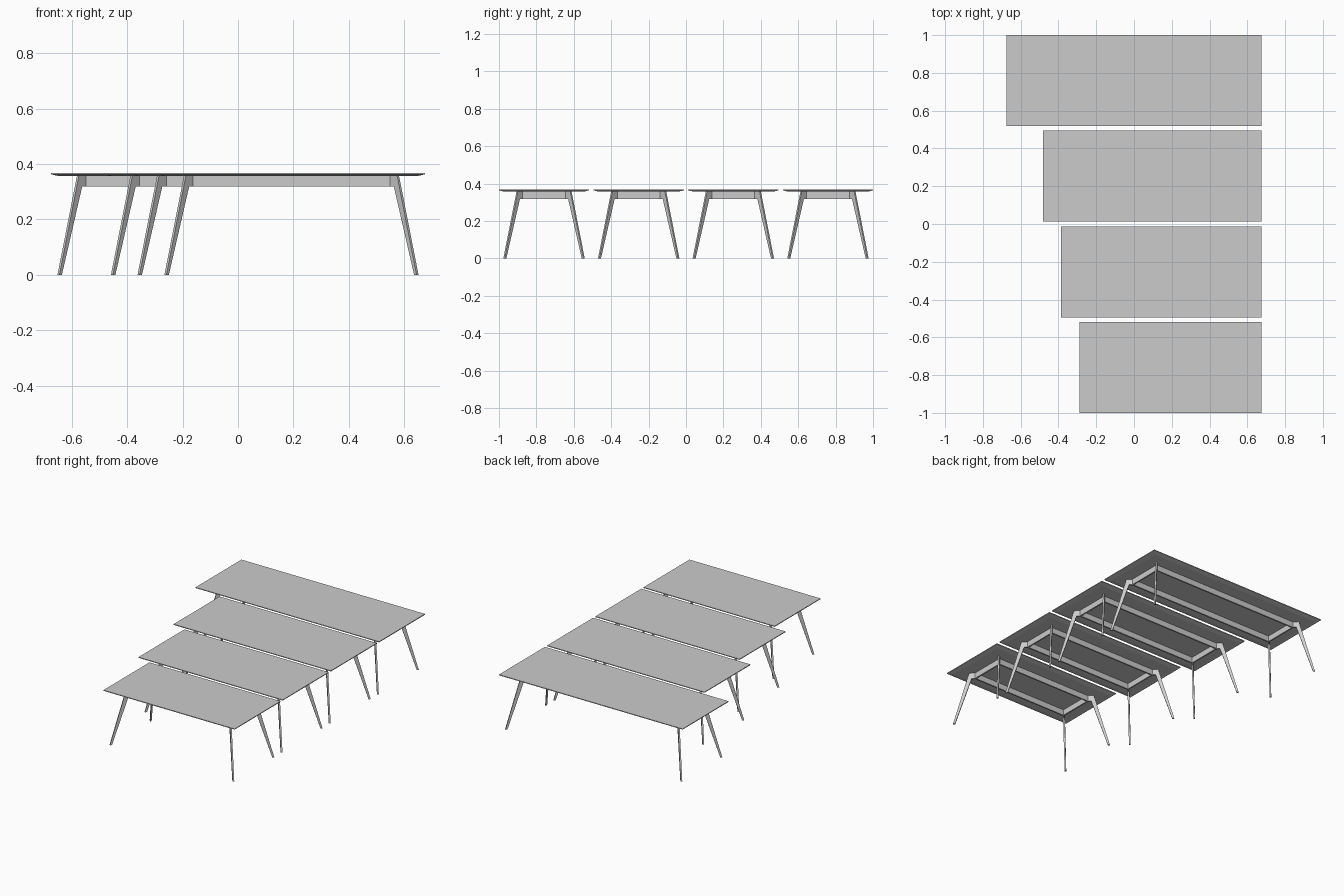
import bpy, bmesh
from mathutils import Vector

if "Cube" in bpy.data.objects:
    bpy.data.objects.remove(bpy.data.objects["Cube"])

RIGHT = 0.675            # shared right edge of all tables
WIDTH = 0.482            # depth of each table
TOP, EDGE, UNDER = 0.368, 0.363, 0.356
TABLES = [(-0.675, 0.759), (-0.482, 0.253), (-0.386, -0.253), (-0.289, -0.759)]


def make_object(name, bm, loc):
    bmesh.ops.recalc_face_normals(bm, faces=bm.faces)
    mesh = bpy.data.meshes.new(name)
    bm.to_mesh(mesh)
    bm.free()
    obj = bpy.data.objects.new(name, mesh)
    obj.location = loc
    bpy.context.collection.objects.link(obj)
    return obj


def rect(bm, hx, hy, z):
    return [bm.verts.new((sx * hx, sy * hy, z))
            for sx, sy in ((-1, -1), (1, -1), (1, 1), (-1, 1))]


def bridge(bm, a, b):
    n = len(a)
    for i in range(n):
        bm.faces.new((a[i], a[(i + 1) % n], b[(i + 1) % n], b[i]))


def tabletop(name, hx, hy, loc):
    # thin slab with an underside chamfer
    bm = bmesh.new()
    rings = [rect(bm, hx, hy, TOP), rect(bm, hx, hy, EDGE),
             rect(bm, hx - 0.03, hy - 0.03, UNDER)]
    bridge(bm, rings[0], rings[1])
    bridge(bm, rings[1], rings[2])
    bm.faces.new(rings[0])
    bm.faces.new(rings[2])
    make_object(name, bm, loc)


def apron(name, hx, hy, loc, t=0.01, low=0.318):
    # rectangular frame under the top
    bm = bmesh.new()
    rings = [rect(bm, hx, hy, UNDER), rect(bm, hx, hy, low),
             rect(bm, hx - t, hy - t, low), rect(bm, hx - t, hy - t, UNDER)]
    for i in range(4):
        bridge(bm, rings[i], rings[(i + 1) % 4])
    make_object(name, bm, loc)


def leg(name, hx, hy, sx, sy, loc, t=0.01):
    # tapered blade lying in the diagonal plane of its corner
    # profile: (inset from table edge, height)
    profile = [(0.027, 0), (0.036, 0), (0.109, 0.318), (0.126, 0.318),
               (0.126, UNDER), (0.097, UNDER)]
    side = Vector((sx, -sy, 0)).normalized() * (t / 2)
    bm = bmesh.new()
    a, b = [[bm.verts.new(Vector((sx * (hx - d), sy * (hy - d), z)) + side * k)
             for d, z in profile] for k in (-1, 1)]
    bridge(bm, a, b)
    bm.faces.new(a)
    bm.faces.new(b)
    make_object(name, bm, loc)


for n, (left, y) in enumerate(TABLES, 1):
    hx, hy = (RIGHT - left) / 2, WIDTH / 2
    loc = ((RIGHT + left) / 2, y, 0)
    tabletop(f"tabletop_{n}", hx, hy, loc)
    apron(f"apron_{n}", hx - 0.12, hy - 0.12, loc)
    for sx, xn in ((-1, "left"), (1, "right")):
        for sy, yn in ((-1, "front"), (1, "back")):
            leg(f"{yn}_{xn}_leg_{n}", hx, hy, sx, sy, loc)
